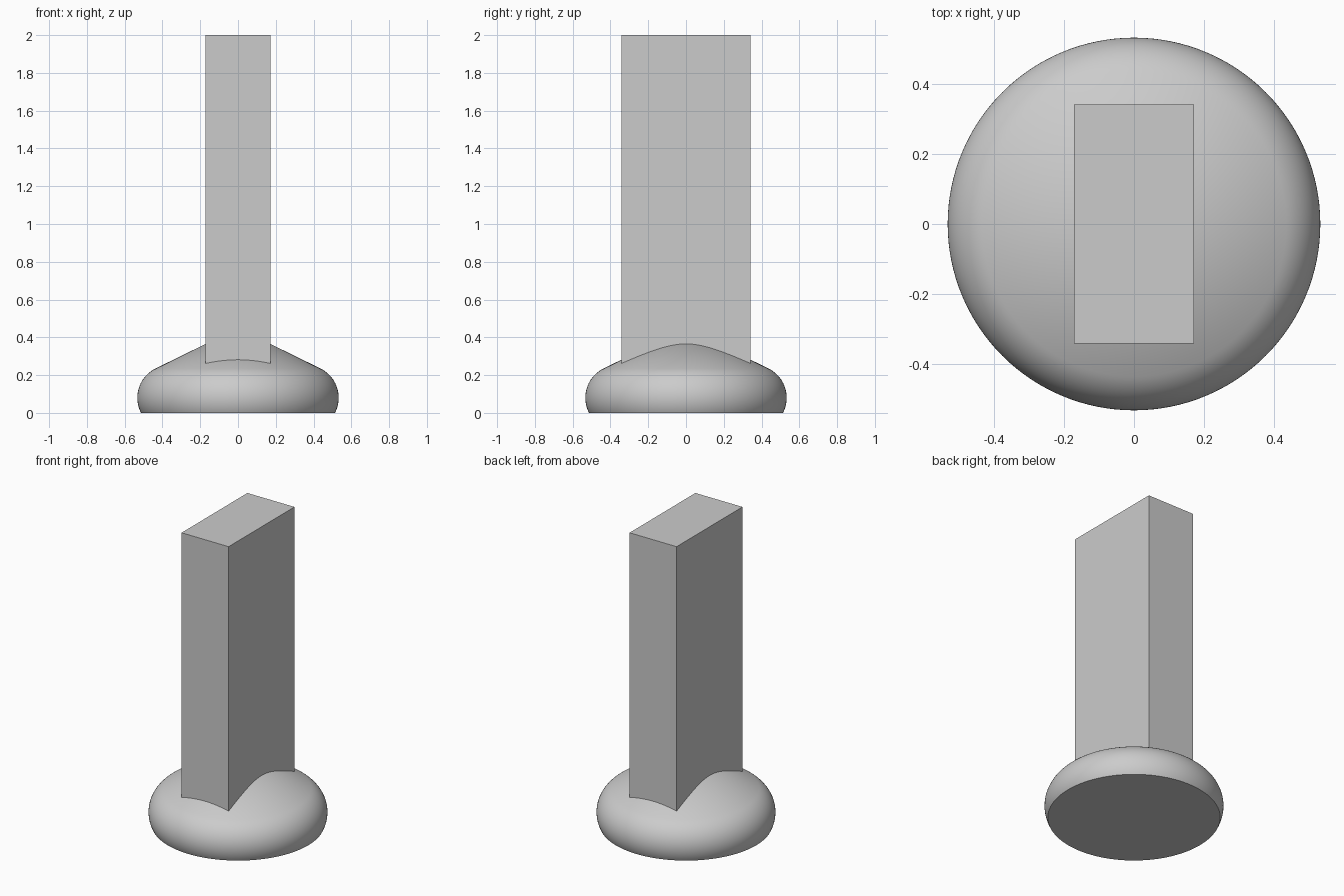
import bpy, bmesh, math
from mathutils import Matrix, Vector

cube = bpy.data.objects.get("Cube")
if cube:
    bpy.data.objects.remove(cube)

GREY = (0.6, 0.6, 0.6, 1)
grey = bpy.data.materials.new("light grey")
grey.use_nodes = True
grey.diffuse_color = GREY
grey.node_tree.nodes["Principled BSDF"].inputs["Base Color"].default_value = GREY


def finish(name, bm):
    bmesh.ops.recalc_face_normals(bm, faces=bm.faces)
    mesh = bpy.data.meshes.new(name)
    bm.to_mesh(mesh)
    bm.free()
    mesh.materials.append(grey)
    obj = bpy.data.objects.new(name, mesh)
    bpy.context.collection.objects.link(obj)
    return obj


# Round base: flat foot, bulging rim arc, conical top tangent to the rim
centre_r, centre_z, rim = 0.36, 0.08, 0.173
start, end = math.asin(-centre_z / rim), math.radians(63.9)
profile = [(0, 0)]
for i in range(25):
    a = start + (end - start) * i / 24
    profile.append((centre_r + rim * math.cos(a), centre_z + rim * math.sin(a)))
tip_r, tip_z = profile[-1]
profile.append((0, tip_z + tip_r / math.tan(end)))

bm = bmesh.new()
verts = [bm.verts.new((r, 0, z)) for r, z in profile]
edges = [bm.edges.new(pair) for pair in zip(verts, verts[1:])]
bmesh.ops.spin(bm, geom=verts + edges, axis=(0, 0, 1), cent=(0, 0, 0),
               angle=math.tau, steps=128)
bmesh.ops.remove_doubles(bm, verts=bm.verts, dist=0.0001)
base = finish("round_base", bm)
bpy.context.view_layer.objects.active = base
base.select_set(True)
bpy.ops.object.shade_smooth_by_angle(angle=math.radians(30))
base.select_set(False)

# Rectangular post, sunk into the base
bottom, top = 0.2, 2.0
bm = bmesh.new()
bmesh.ops.create_cube(bm, size=1, matrix=Matrix.LocRotScale(
    Vector((0, 0, (bottom + top) / 2)), None, Vector((0.342, 0.684, top - bottom))))
finish("post", bm)
